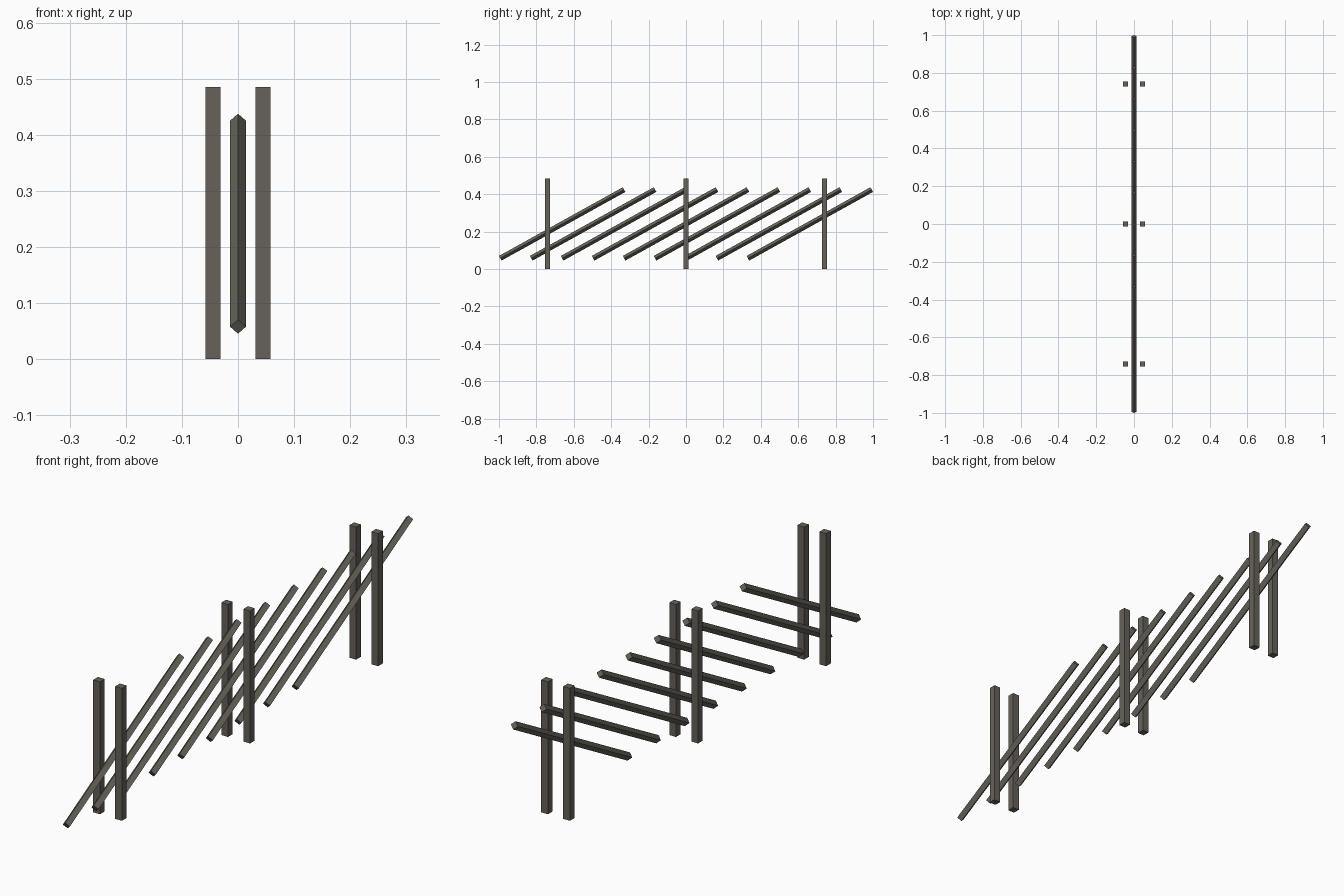
import bpy
import math

if "Cube" in bpy.data.objects:
    bpy.data.objects.remove(bpy.data.objects["Cube"])

# One weathered wood colour for everything
wood = bpy.data.materials.new("dark_weathered_wood")
wood.diffuse_color = (0.135, 0.122, 0.102, 1.0)
wood.use_nodes = True
wood.node_tree.nodes["Principled BSDF"].inputs["Base Color"].default_value = wood.diffuse_color


def beam(name, location, size, rotation=(0, 0, 0)):
    """Square-cut timber."""
    bpy.ops.mesh.primitive_cube_add(size=1, location=location)
    obj = bpy.context.object
    obj.name = name
    obj.scale = size
    bpy.ops.object.transform_apply(location=False, rotation=False, scale=True)
    obj.rotation_euler = rotation
    obj.data.materials.append(wood)
    return obj


# Three pairs of upright posts
POST_W, POST_H = 0.0272, 0.485
for row, y in enumerate((-0.741, 0.0, 0.741)):
    for side, x in (("left", -0.0445), ("right", 0.0445)):
        beam(f"post_{side}_{row + 1}", (x, y, POST_H / 2), (POST_W, POST_W, POST_H))

# Nine slanted rails set on edge (diamond section) between the posts
TILT = math.radians(29.0)
RAIL_W = 0.0285 / math.sqrt(2)
for i in range(-4, 5):
    rail = beam(f"slanted_rail_{i + 5}", (0, i * 0.1655, 0.2415),
                (RAIL_W, 0.757, RAIL_W))
    # XYZ euler applied in YXZ order: roll about the rail's length, then tilt
    rail.rotation_mode = 'YXZ'
    rail.rotation_euler = (TILT, math.radians(45), 0)
